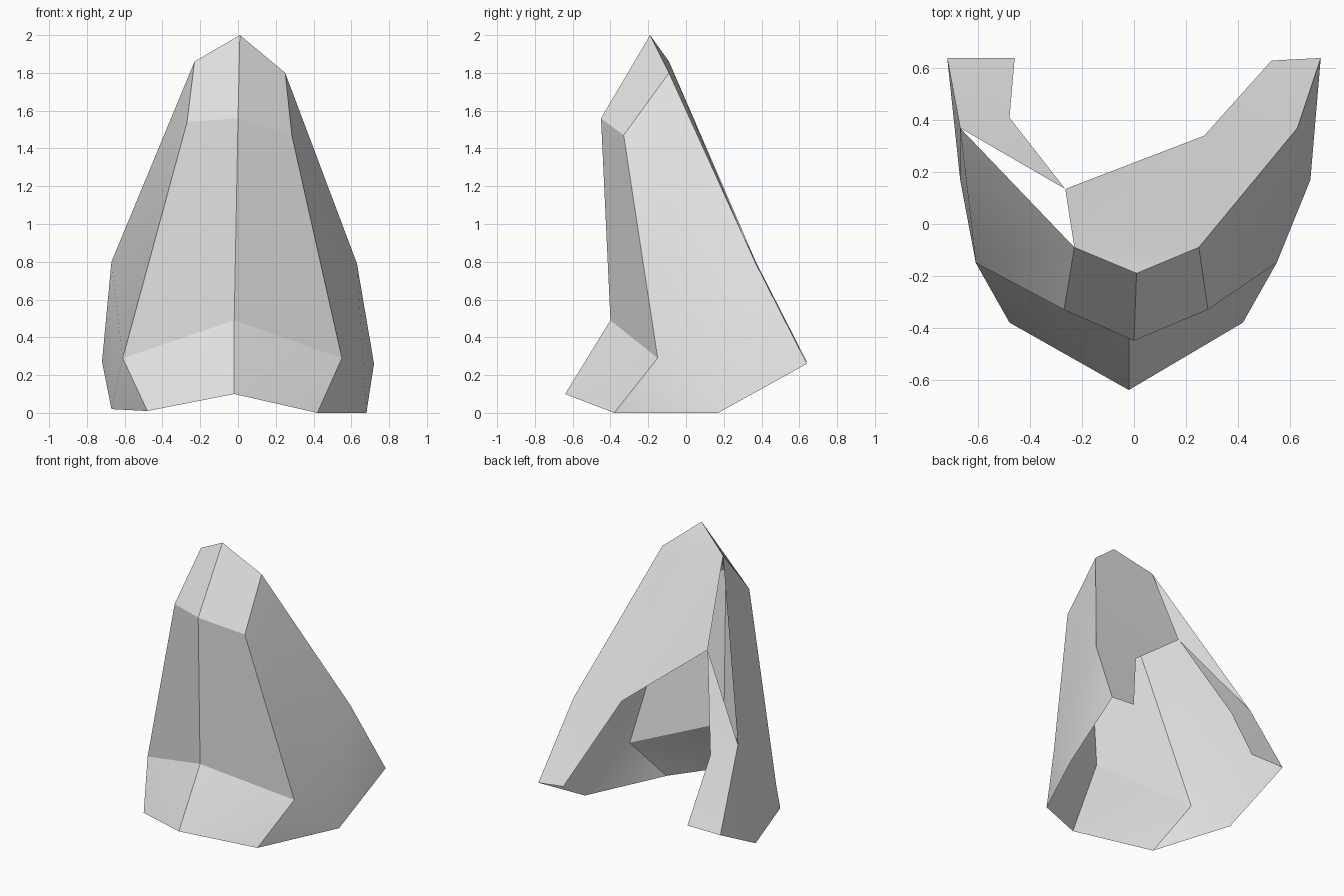
import bpy, bmesh, math

cube = bpy.data.objects.get("Cube")
if cube:
    bpy.data.objects.remove(cube, do_unlink=True)

# Single flat colour
grey = bpy.data.materials.new("pale grey")
grey.use_nodes = True
colour = (0.8, 0.8, 0.8, 1.0)
grey.diffuse_color = colour
grey.node_tree.nodes["Principled BSDF"].inputs["Base Color"].default_value = colour

# Corner points on the centre line
centre = {
    "peak": (0.01, -0.19, 2.0),
    "brow": (0.0, -0.45, 1.56),
    "waist": (-0.02, -0.4, 0.49),
    "toe": (-0.02, -0.64, 0.1),
}
# Corner points of each slightly uneven side
right = {
    "shoulder": (-0.23, -0.09, 1.86),
    "brow_end": (-0.27, -0.33, 1.54),
    "waist_end": (-0.61, -0.15, 0.29),
    "toe_end": (-0.48, -0.38, 0.01),
    "elbow": (-0.67, 0.37, 0.8),
    "heel": (-0.72, 0.64, 0.27),
    "foot": (-0.67, 0.17, 0.02),
}
left = {
    "shoulder": (0.25, -0.09, 1.8),
    "brow_end": (0.285, -0.33, 1.47),
    "waist_end": (0.55, -0.15, 0.29),
    "toe_end": (0.42, -0.38, 0.0),
    "elbow": (0.63, 0.37, 0.79),
    "heel": (0.72, 0.64, 0.26),
    "foot": (0.68, 0.17, 0.0),
}
# Torn inner edge of the back
tear = {
    "tip": (-0.265, 0.135, 1.28),
    "right_notch": (-0.48, 0.41, 0.69),
    "right_end": (-0.46, 0.64, 0.27),
    "left_notch": (0.27, 0.34, 0.85),
    "left_end": (0.53, 0.63, 0.28),
}

bm = bmesh.new()
points = {}
for prefix, group in (("", centre), ("r_", right), ("l_", left), ("t_", tear)):
    for name, co in group.items():
        points[prefix + name] = bm.verts.new(co)


def panel(names):
    return bm.faces.new([points[n] for n in names.split()])


# Front and side panels, repeated for both sides
front_face = None
for s in ("r_", "l_"):
    panel(f"peak {s}shoulder {s}brow_end brow")
    front_face = panel(f"brow {s}brow_end {s}waist_end waist")
    panel(f"waist {s}waist_end toe")
    panel(f"toe {s}waist_end {s}toe_end")
    panel(f"{s}shoulder {s}elbow {s}waist_end {s}brow_end")
    panel(f"{s}elbow {s}foot {s}waist_end")
    panel(f"{s}elbow {s}heel {s}foot")
    panel(f"{s}waist_end {s}foot {s}toe_end")

# Broad back panel on the left
panel("peak l_shoulder r_shoulder")
panel("r_shoulder l_shoulder t_left_notch t_tip")
panel("l_shoulder l_elbow t_left_notch")
panel("l_elbow l_heel t_left_end t_left_notch")

# Narrow back flap on the right, leaving a slit above it
panel("t_tip t_right_notch r_elbow")
panel("r_elbow t_right_notch t_right_end r_heel")

# Turn all faces outwards
bmesh.ops.recalc_face_normals(bm, faces=bm.faces[:])
bm.normal_update()
if front_face.normal.y > 0:
    bmesh.ops.reverse_faces(bm, faces=bm.faces[:])

mesh = bpy.data.meshes.new("hood_shell")
bm.to_mesh(mesh)
bm.free()
mesh.materials.append(grey)
shell = bpy.data.objects.new("hood_shell", mesh)
bpy.context.collection.objects.link(shell)

# Soft shading with crisp folds
bpy.ops.object.select_all(action="DESELECT")
shell.select_set(True)
bpy.context.view_layer.objects.active = shell
bpy.ops.object.shade_smooth_by_angle(angle=math.radians(30))
